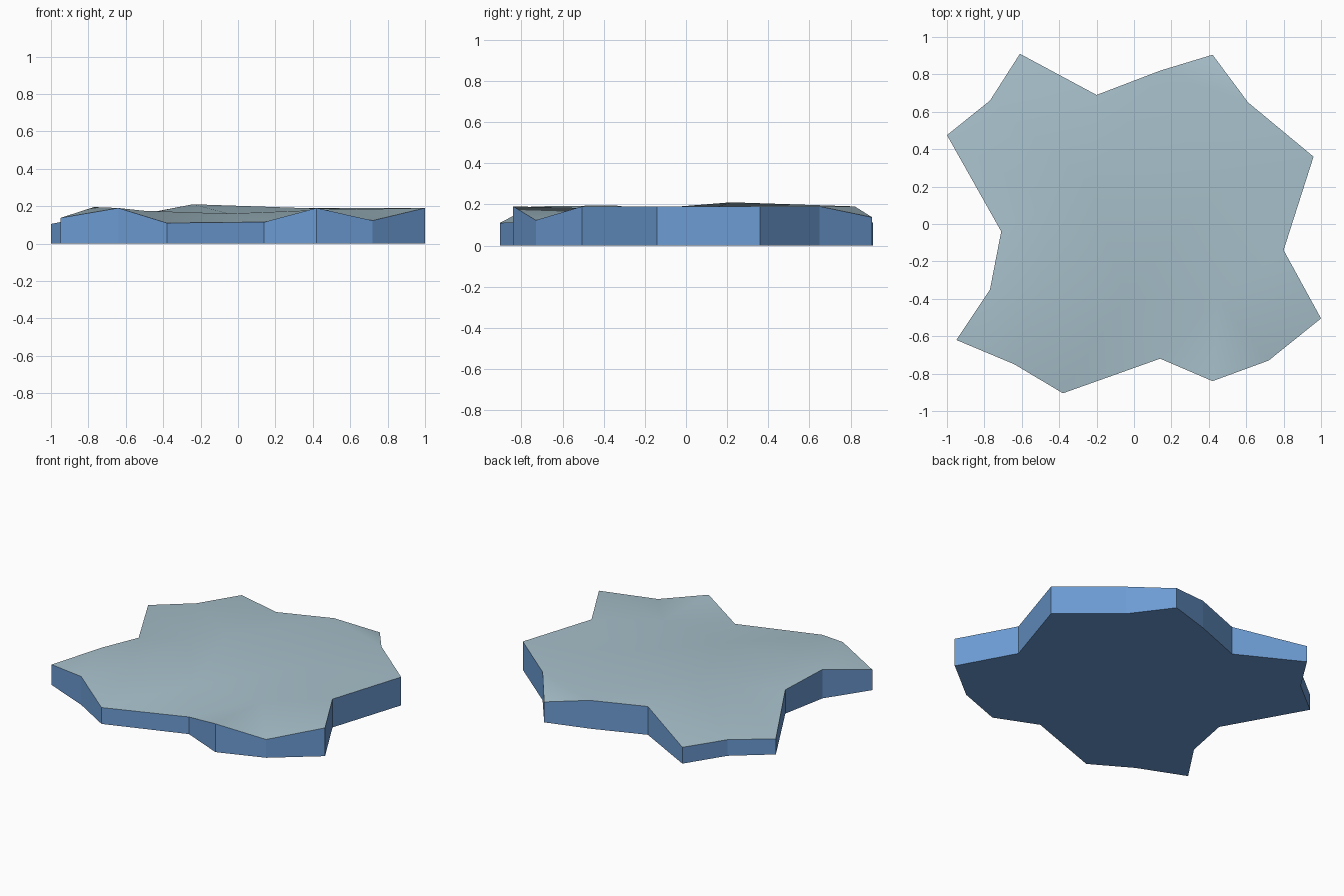
import bpy, bmesh
from mathutils import Vector
from mathutils.geometry import delaunay_2d_cdt

if "Cube" in bpy.data.objects:
    bpy.data.objects.remove(bpy.data.objects["Cube"])


def material(name, rgb):
    m = bpy.data.materials.new(name)
    m.diffuse_color = (*rgb, 1)
    m.use_nodes = True
    m.node_tree.nodes["Principled BSDF"].inputs["Base Color"].default_value = m.diffuse_color
    return m


# Rim of the slab: x, y and top height at each corner
RIM = [(-1.0, .475, .105), (-.95, -.62, .137), (-.64, -.75, .19), (-.38, -.905, .11),
       (.14, -.72, .115), (.42, -.84, .19), (.72, -.73, .123), (1.0, -.505, .19),
       (.80, -.14, .19), (.96, .36, .19), (.61, .65, .19), (.42, .905, .137),
       (.14, .82, .19), (-.20, .69, .19), (-.61, .91, .11), (-.77, .66, .108)]
# two corners on the left notch
RIM[1:1] = [(-.71, -.04, .16), (-.77, -.35, .195)]
# Gentle bumps inside the top surface
INNER = [(-.24, .22, .21), (-.45, .10, .168), (-.05, -.40, .16),
         (.45, -.40, .18), (.40, .15, .188), (-.50, -.40, .175)]

pts = RIM + INNER
n = len(RIM)
rim_edges = [(i, (i + 1) % n) for i in range(n)]
coords, _, faces, orig, _, _ = delaunay_2d_cdt(
    [Vector(p[:2]) for p in pts], rim_edges, [], 1, 1e-5)
# keep only triangles inside the rim
inside, _, inside_faces = None, None, None
bm = bmesh.new()
top = [bm.verts.new(p) for p in pts]


def in_rim(c):
    hit = False
    for a, b in rim_edges:
        (x1, y1, _), (x2, y2, _) = RIM[a], RIM[b]
        if (y1 > c.y) != (y2 > c.y) and c.x < x1 + (c.y - y1) * (x2 - x1) / (y2 - y1):
            hit = not hit
    return hit


# Uneven top surface
for f in faces:
    if in_rim(sum((coords[i] for i in f), Vector((0, 0))) / len(f)):
        face = bm.faces.new([top[orig[i][0]] for i in f])
        face.material_index = 1
        face.smooth = True

# Vertical walls and flat underside
base = [bm.verts.new((x, y, 0)) for x, y, _ in RIM]
for a, b in rim_edges:
    bm.faces.new((base[a], base[b], top[b], top[a]))
bm.faces.new(base[::-1])
bmesh.ops.recalc_face_normals(bm, faces=bm.faces)

mesh = bpy.data.meshes.new("star_slab")
bm.to_mesh(mesh)
bm.free()
mesh.materials.append(material("blue side", (.15, .33, .65)))
mesh.materials.append(material("pale grey blue top", (.39, .53, .60)))
bpy.context.collection.objects.link(bpy.data.objects.new("star_slab", mesh))
